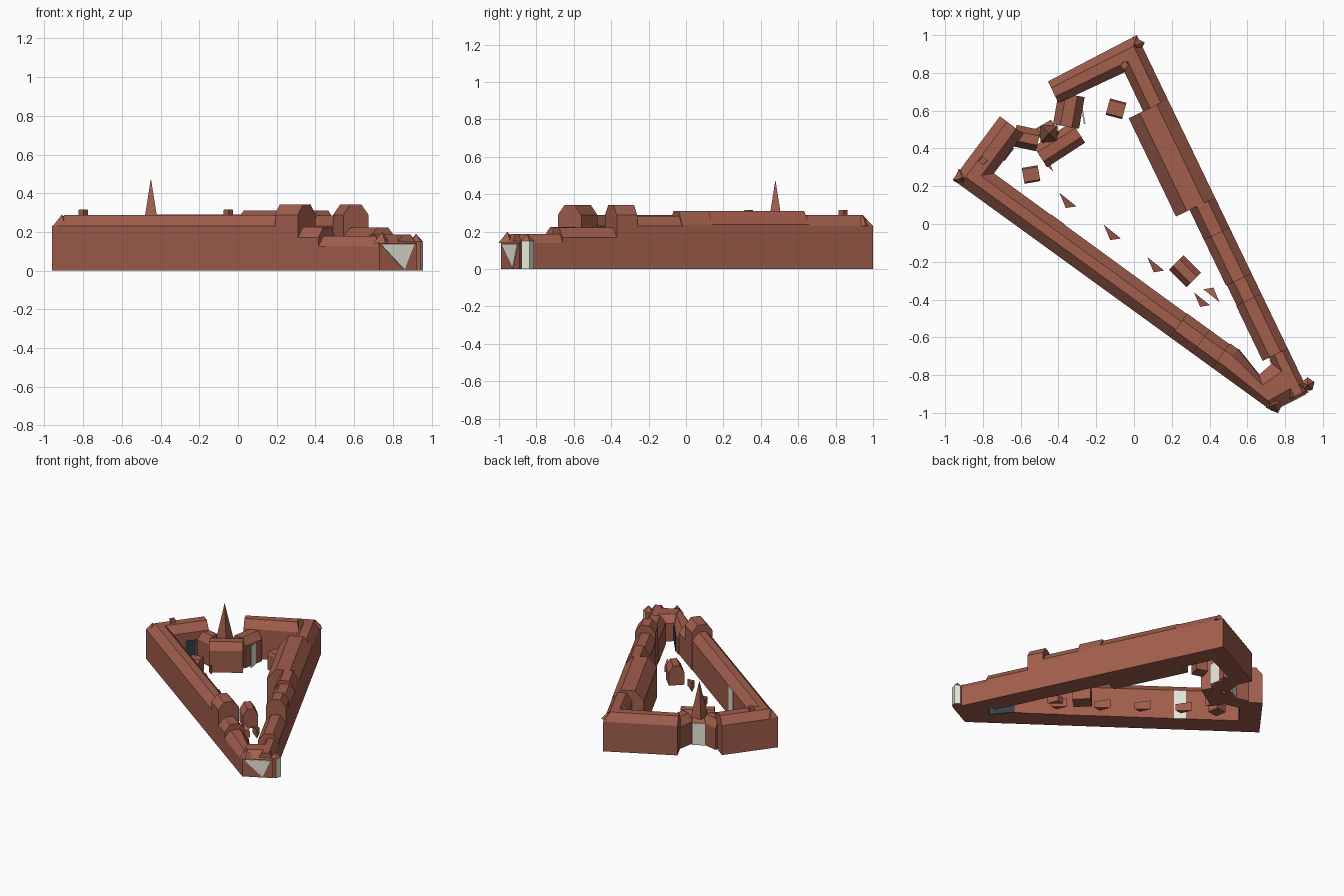
import bpy, bmesh, math
from mathutils import Vector

if "Cube" in bpy.data.objects:
    bpy.data.objects.remove(bpy.data.objects["Cube"])


def material(name, col):
    m = bpy.data.materials.new(name)
    m.diffuse_color = (*col, 1)
    m.use_nodes = True
    m.node_tree.nodes["Principled BSDF"].inputs["Base Color"].default_value = m.diffuse_color
    return m


BRICK = material("brick", (0.36, 0.112, 0.073))
CREAM = material("cream_stone", (0.82, 0.83, 0.72))
SLATE = material("dark_slate", (0.035, 0.05, 0.075))


def make(name, verts, faces, mats=(BRICK,)):
    me = bpy.data.meshes.new(name)
    me.from_pydata([tuple(v) for v in verts], [], faces)
    bm = bmesh.new()
    bm.from_mesh(me)
    bmesh.ops.recalc_face_normals(bm, faces=bm.faces)
    bm.to_mesh(me)
    bm.free()
    for m in mats:
        me.materials.append(m)
    ob = bpy.data.objects.new(name, me)
    bpy.context.collection.objects.link(ob)
    return ob


def block(name, oa, ob, ib, ia, eave, ridge, f=0.28):
    """Walls over the quad oa-ob-ib-ia with a flat-topped pitched roof."""
    oa, ob, ib, ia = (Vector(p) for p in (oa, ob, ib, ia))
    ring = [oa, ob, ib, ia]
    top = [oa.lerp(ia, f), ob.lerp(ib, f), ob.lerp(ib, 1 - f), oa.lerp(ia, 1 - f)]
    v = [(p.x, p.y, 0) for p in ring] + [(p.x, p.y, eave) for p in ring] \
        + [(p.x, p.y, ridge) for p in top]
    faces = [(0, 1, 2, 3), (0, 1, 5, 4), (2, 3, 7, 6), (4, 5, 9, 8), (8, 9, 10, 11),
             (10, 6, 7, 11), (1, 2, 6, 10, 9, 5), (3, 0, 4, 8, 11, 7)]
    return make(name, v, faces)


def house(name, cx, cy, sx, sy, deg, eave, ridge, f=0.28):
    a = math.radians(deg)
    u, w = Vector((math.cos(a), math.sin(a))), Vector((-math.sin(a), math.cos(a)))
    c = Vector((cx, cy))
    p = [c + u * (i * sx / 2) + w * (j * sy / 2)
         for i, j in ((-1, -1), (1, -1), (1, 1), (-1, 1))]
    return block(name, *p, eave, ridge, f)


def cone(name, cx, cy, r, z0, z1, n=4, deg=45, body=None):
    """Pointed roof on n sides; with body set, walls down to that height."""
    ring = [(cx + r * math.cos(math.radians(deg + 360 * i / n)),
             cy + r * math.sin(math.radians(deg + 360 * i / n))) for i in range(n)]
    v = [(x, y, z0) for x, y in ring] + [(cx, cy, z1)]
    faces = [(i, (i + 1) % n, n) for i in range(n)]
    if body is None:
        faces.append(tuple(range(n)))
    else:
        v += [(x, y, body) for x, y in ring]
        k = n + 1
        faces += [(i, (i + 1) % n, k + (i + 1) % n, k + i) for i in range(n)]
        faces.append(tuple(range(k, k + n)))
    return make(name, v, faces, (BRICK, CREAM))


def plate(name, pts, toward, mat):
    """Thin painted panel lifted slightly off a wall toward a direction."""
    t = Vector(toward).normalized() * 0.005
    pts = [Vector(p) for p in pts]
    n = len(pts)
    v = [p + t for p in pts] + [p - t * 0.6 for p in pts]
    faces = [tuple(range(n)), tuple(range(n, 2 * n))]
    faces += [(i, (i + 1) % n, n + (i + 1) % n, n + i) for i in range(n)]
    return make(name, v, faces, (mat,))


def wall_panel(name, a, b, z0, z1, toward, mat):
    plate(name, [(*a, z0), (*b, z0), (*b, z1), (*a, z1)], (*toward, 0), mat)


# Main corners and inward directions of the long wings
W, N, S, E = Vector((-.96, .235)), Vector((.015, 1.0)), Vector((.73, -.99)), Vector((.925, -.89))
LN, RN = Vector((.585, .81)), Vector((-.899, -.4376))


def left(x, d=0.0):
    return Vector((x, W.y + (x - W.x) * (S.y - W.y) / (S.x - W.x))) + LN * d


def right(y, d=0.0):
    return Vector((N.x + (N.y - y) * (E.x - N.x) / (N.y - E.y), y)) + RN * d


# Left wing, stepping down toward the south
w_in = (-.741, .268)
block("left_wing", W, left(.19), left(.19, .152), w_in, .23, .288, .33)
block("left_pavilion", left(.19), left(.31), left(.31, .155), left(.19, .155), .288, .342)
block("left_step", left(.31), left(.415), left(.415, .155), left(.31, .155), .17, .225)
block("left_low", left(.415), left(.455), left(.455, .16), left(.415, .16), .125, .18)
block("left_low_end", left(.455), S, (.66, -.80), left(.455, .16), .125, .18)

# Right wing, sections listed from north to south: y start, y end, width, eave, ridge
n_in = (-.05, .803)
block("right_wing_north", N, right(.66), right(.66, .145), n_in, .23, .29)
for name, y0, y1, wd, ev, rd in [
        ("right_wing_wide", .66, .14, .23, .238, .31),
        ("right_wing_mid", .14, -.02, .15, .238, .31),
        ("right_wing_south", -.02, -.26, .15, .23, .285),
        ("right_pavilion", -.26, -.37, .145, .288, .342),
        ("right_step", -.37, -.66, .148, .17, .222),
        ("right_low_end", -.66, -.88, .11, .14, .187)]:
    block(name, right(y0), right(y1), right(y1, wd), right(y0, wd), ev, rd)

# South end
block("south_end", S, E, (.74, -.73), (.66, -.80), .14, .187)
t = cone("south_tower", .92, -.85, .038, .15, .19, 5, 20, body=0)
for p in t.data.polygons:
    if abs(p.normal.z) < .1 and p.normal.x + p.normal.y > .3:
        p.material_index = 1

# Northwest and north wings
block("northwest_wing", W, (-.71, .57), (-.586, .477), w_in, .23, .288, .3)
block("north_wing", N, (-.455, .755), (-.40, .64), n_in, .23, .29, .3)

# Gate buildings in the notch and the spire
house("gate_west", -.57, .455, .13, .115, -12, .17, .225)
house("gate_middle", -.395, .42, .24, .13, 33, .17, .225)
house("gate_north", -.345, .60, .17, .14, 80, .17, .225)
house("gate_porch", -.455, .48, .10, .10, 30, .17, .20, .3)
cone("spire", -.45, .478, .062, .2, .477, 4, 45)

# Chimneys and corner finials
for i, (x, y) in enumerate([(-.80, .335), (-.05, .84)]):
    house(f"chimney_{i}", x, y, .034, .034, 50, .312, .315, .05)
for i, (p, z) in enumerate([((-.91, .245), .23), ((.01, .945), .23), ((.745, -.955), .14)]):
    cone(f"corner_finial_{i}", *p, .05, z, z + .06, 4, 20)

# Courtyard buildings
house("court_hall", .27, -.25, .13, .11, -45, .10, .15)
house("court_house_north", -.095, .61, .09, .09, -15, .12, .14, .1)
house("court_house_west", -.545, .262, .085, .085, 10, .09, .11, .1)

# Small wedge sheds in the courtyard: triangular plan, sloping top
for i, (x, y, s, k) in enumerate([(-.35, .125, .09, 1), (-.115, -.045, .09, 1), (.115, -.215, .09, 1),
                                  (.36, -.40, .085, 1), (.41, -.375, .085, -1), (-.45, .30, .045, -1)]):
    tri = [(x - .5 * s, y + .45 * s), (x + .5 * s, y - .35 * s), (x - .12 * s, y - .45 * s)]
    if k < 0:
        tri = [(2 * x - px, 2 * y - py) for px, py in tri]
    v = [(*p, .0) for p in tri] + [(*tri[0], .07), (*tri[1], .05), (*tri[2], .05)]
    make(f"wedge_shed_{i}", v, [(0, 1, 2), (3, 4, 5), (0, 1, 4, 3), (1, 2, 5, 4), (2, 0, 3, 5)])

# Cream and slate wall panels
inner = lambda x: left(x, .152)
wall_panel("left_inner_panel", inner(-.53), inner(-.46), 0, .23, LN, CREAM)
wall_panel("south_inner_slate", left(.455, .16), (.66, -.80), 0, .125, (.8, .6), SLATE)
a, b = S.lerp(E, .04), S.lerp(E, .92)
plate("south_facade_panel", [(*a, .135), (*b, .135), (*S.lerp(E, .66), .005)], (.46, -.89, 0), CREAM)
wall_panel("porch_panel", (-.523, .498), (-.437, .548), 0, .17, (-.5, .866), CREAM)
wall_panel("gate_north_panel", (-.262, .53), (-.281, .637), 0, .165, (.985, .17), CREAM)
wall_panel("northwest_inner_slate", (-.69, .336), (-.64, .402), 0, .17, (.8, -.6), SLATE)
wall_panel("right_inner_panel", right(-.67, .11), right(-.72, .11), 0, .14, RN, CREAM)
